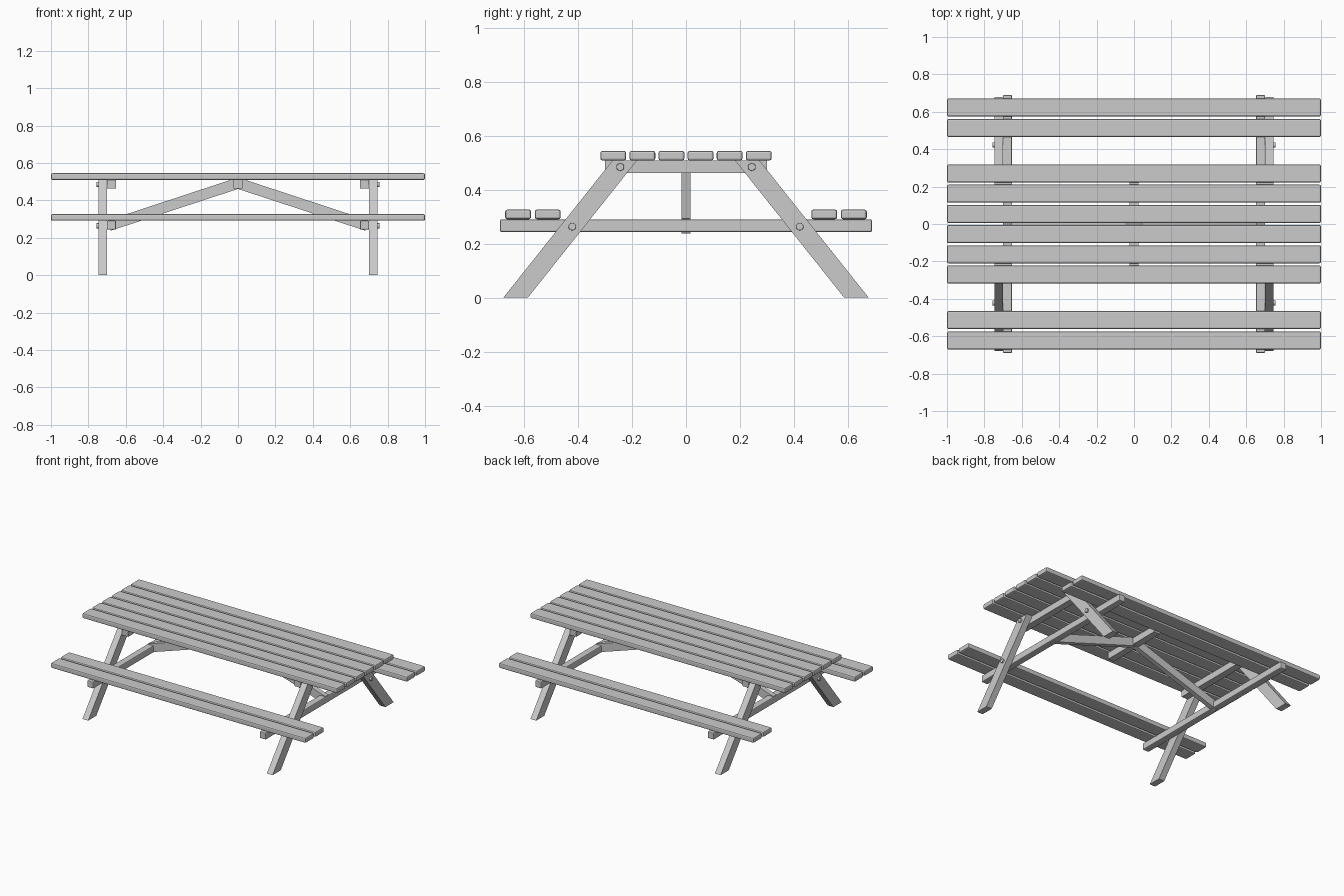
import bpy, bmesh
from math import pi
from mathutils import Matrix, Vector

if "Cube" in bpy.data.objects:
    bpy.data.objects.remove(bpy.data.objects["Cube"])


def finish(bm, name, bevel=0.0, segments=2):
    bmesh.ops.recalc_face_normals(bm, faces=bm.faces)
    mesh = bpy.data.meshes.new(name)
    bm.to_mesh(mesh)
    bm.free()
    ob = bpy.data.objects.new(name, mesh)
    bpy.context.collection.objects.link(ob)
    if bevel:
        mod = ob.modifiers.new("rounded_edges", "BEVEL")
        mod.width = bevel
        mod.segments = segments
        mod.limit_method = "ANGLE"
    return ob


def box(name, lo, hi, bevel=0.0):
    lo, hi = Vector(lo), Vector(hi)
    bm = bmesh.new()
    bmesh.ops.create_cube(bm, size=1)
    bmesh.ops.scale(bm, vec=hi - lo, verts=bm.verts)
    bmesh.ops.translate(bm, vec=(lo + hi) / 2, verts=bm.verts)
    return finish(bm, name, bevel)


def prism(name, points, depth):
    # extrude a flat outline along the given vector
    bm = bmesh.new()
    face = bm.faces.new([bm.verts.new(p) for p in points])
    ext = bmesh.ops.extrude_face_region(bm, geom=[face])
    verts = [g for g in ext["geom"] if isinstance(g, bmesh.types.BMVert)]
    bmesh.ops.translate(bm, vec=depth, verts=verts)
    return finish(bm, name)


def plank(name, y, top):
    box(name, (-1, y - 0.048, top - 0.036), (1, y + 0.048, top), 0.008)


def bolt(x_side, y, z):
    bm = bmesh.new()
    bmesh.ops.create_cone(bm, cap_ends=True, segments=20, radius1=0.014,
                          radius2=0.014, depth=0.02)
    place = Matrix.Translation((x_side * 0.747, y, z)) @ Matrix.Rotation(pi / 2, 4, "Y")
    bmesh.ops.transform(bm, matrix=place, verts=bm.verts)
    finish(bm, "bolt_head", 0.002)


# table top planks
for i in range(6):
    plank("table_plank", (i - 2.5) * 0.108, 0.545)

# bench planks
for s in (-1, 1):
    for y in (0.513, 0.623):
        plank("bench_plank", s * y, 0.327)

# centre cleat under the table top
box("centre_cleat", (-0.024, -0.23, 0.462), (0.024, 0.23, 0.509))

for sx in (-1, 1):
    # cross beams under table and benches
    x0, x1 = sorted((sx * 0.652, sx * 0.701))
    box("table_beam", (x0, -0.30, 0.463), (x1, 0.30, 0.509))
    box("bench_beam", (x0, -0.69, 0.243), (x1, 0.69, 0.291), 0.006)

    # diagonal brace from cleat to bench beam
    brace = [(0, 0.461), (0.68, 0.238), (0.697, 0.293), (0.04, 0.509), (0, 0.509)]
    prism("diagonal_brace", [(sx * x, -0.017, z) for x, z in brace], (0, 0.034, 0))

    # splayed legs with bolts
    for sy in (-1, 1):
        leg = [(0.678, 0), (0.587, 0), (0.182, 0.509), (0.273, 0.509)]
        prism("leg", [(sx * 0.701, sy * y, z) for y, z in leg], (sx * 0.045, 0, 0))
        bolt(sx, sy * 0.244, 0.485)
        bolt(sx, sy * 0.422, 0.264)
